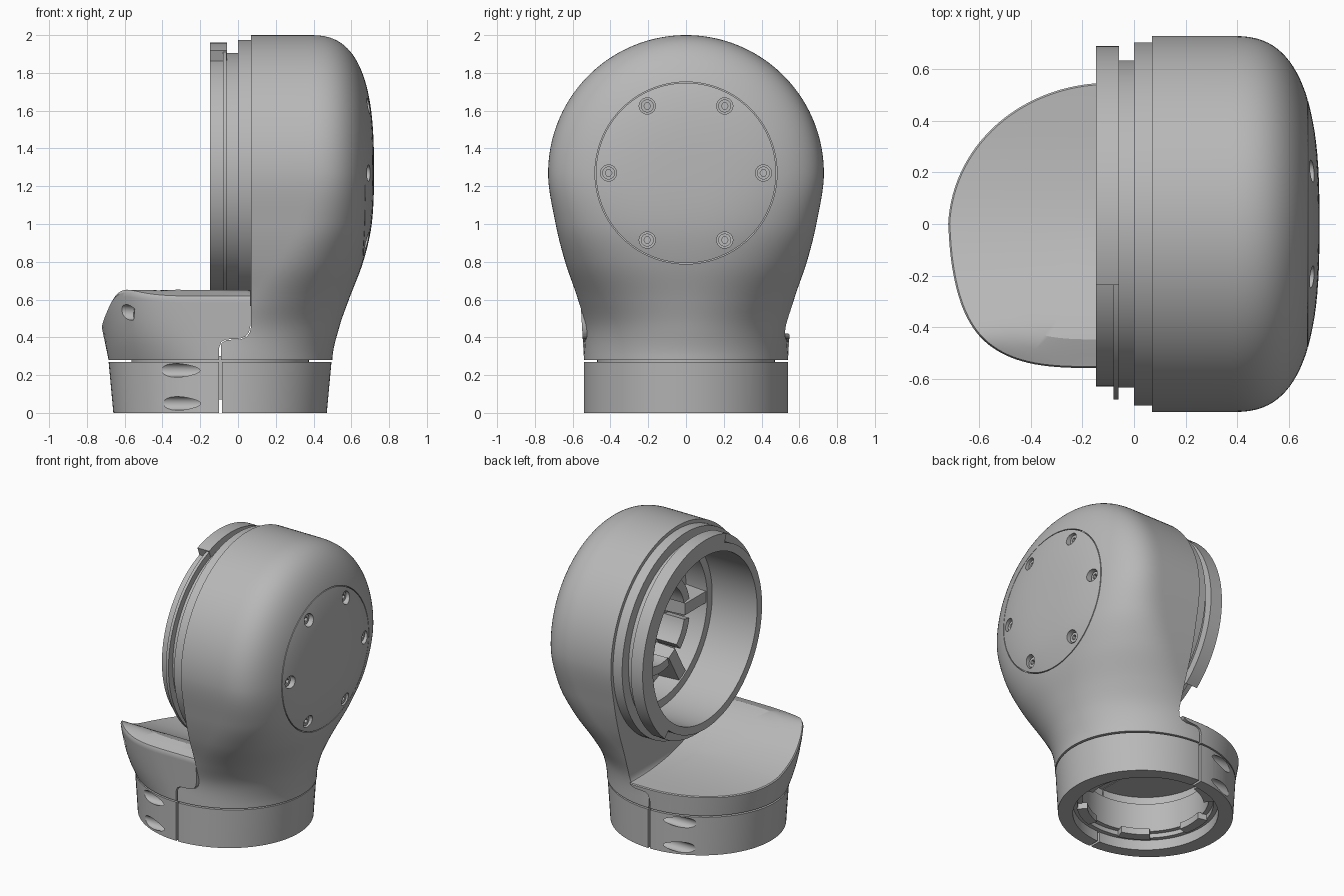
import bpy, bmesh, math
from mathutils import Vector

cube = bpy.data.objects.get("Cube")
if cube:
    bpy.data.objects.remove(cube)

grey = bpy.data.materials.new("satin_grey")
grey.use_nodes = True
grey.diffuse_color = (0.48, 0.48, 0.48, 1)
grey.node_tree.nodes["Principled BSDF"].inputs["Base Color"].default_value = grey.diffuse_color

HEAD_Z, HEAD_R, BASE_X = 1.27, 0.73, -0.095


def build(name, rings, closed=False):
    """Solid skinned over equal-length closed rings."""
    bm = bmesh.new()
    rows = [[bm.verts.new(p) for p in ring] for ring in rings]
    n = len(rows[0])
    pairs = list(zip(rows, rows[1:])) + ([(rows[-1], rows[0])] if closed else [])
    for a, b in pairs:
        for i in range(n):
            j = (i + 1) % n
            bm.faces.new((a[i], a[j], b[j], b[i]))
    if not closed:
        bm.faces.new(rows[0])
        bm.faces.new(rows[-1])
    bmesh.ops.remove_doubles(bm, verts=bm.verts, dist=1e-5)
    bmesh.ops.recalc_face_normals(bm, faces=bm.faces)
    mesh = bpy.data.meshes.new(name)
    bm.to_mesh(mesh)
    bm.free()
    obj = bpy.data.objects.new(name, mesh)
    bpy.context.collection.objects.link(obj)
    mesh.materials.append(grey)
    return obj


def cylinder(name, start, end, r, sides=32):
    a, b = Vector(start), Vector(end)
    turn = (b - a).to_track_quat('Z', 'Y')
    circle = [turn @ Vector((r * math.cos(math.tau * i / sides),
                             r * math.sin(math.tau * i / sides), 0)) for i in range(sides)]
    return build(name, [[a + p for p in circle], [b + p for p in circle]])


def swept(name, axis, profile, a0=0, a1=360, steps=96):
    """Closed (radius, offset) profile turned about the head or base axis."""
    full = a1 - a0 == 360
    rings = []
    for i in range(steps if full else steps + 1):
        a = math.radians(a0 + (a1 - a0) * i / steps)
        c, s = math.cos(a), math.sin(a)
        rings.append([(h, r * c, HEAD_Z + r * s) if axis == 'X' else
                      (BASE_X + r * c, r * s, h) for r, h in profile])
    return build(name, rings, full)


def rect(r0, r1, h0, h1):
    return [(r0, h0), (r1, h0), (r1, h1), (r0, h1)]


def slab(name, outline):
    """Front-view outline (x, z) extruded right through the model."""
    return build(name, [[(x, y, z) for x, z in outline] for y in (-1, 1)])


def cut(obj, *cutters):
    bpy.context.view_layer.objects.active = obj
    for c in cutters:
        mod = obj.modifiers.new("cut", 'BOOLEAN')
        mod.operation, mod.solver, mod.object = 'DIFFERENCE', 'EXACT', c
        bpy.ops.object.modifier_apply(modifier=mod.name)
        bpy.data.objects.remove(c)


def spline(table, v):
    """Smooth interpolation of table columns by the first column."""
    i = max(k for k in range(len(table) - 1) if table[k][0] <= v + 1e-9 or k == 0)
    t = (v - table[i][0]) / (table[i + 1][0] - table[i][0])
    slope = lambda k, c: 0 if k in (0, len(table) - 1) else \
        (table[k + 1][c] - table[k - 1][c]) / (table[k + 1][0] - table[k - 1][0])
    h = table[i + 1][0] - table[i][0]
    return [table[i][c] * (2 * t**3 - 3 * t * t + 1) + table[i + 1][c] * (3 * t * t - 2 * t**3)
            + h * slope(i, c) * (t**3 - 2 * t * t + t) + h * slope(i + 1, c) * (t**3 - t * t)
            for c in range(1, len(table[0]))]


# Head and neck: height, half width, right reach, curve start, squareness
NECK = [(0.28, 0.54, 0.50, -0.095, 2), (0.45, 0.538, 0.535, -0.05, 2),
        (0.6, 0.572, 0.587, 0.06, 2.1), (0.8, 0.64, 0.663, 0.2, 2.4),
        (1.0, 0.69, 0.708, 0.31, 2.65), (HEAD_Z, HEAD_R, 0.72, 0.37, 2.75)]
# Seam between body and side shell, seen from the front
SEAM = [(-0.096, 0.2), (-0.096, 0.34), (-0.085, 0.372), (-0.06, 0.386),
        (0.015, 0.39), (0.045, 0.402), (0.062, 0.425), (0.07, 0.46)]


def body_row(z):
    x0 = -0.09
    w, reach, xs, n = spline(NECK, min(z, HEAD_Z))
    dz = max(0, z - HEAD_Z)
    end = xs + (reach - xs) * (1 - (dz / HEAD_R) ** n) ** (1 / n)
    xa = max(x0, xs)
    ua = math.asin((xa - xs) / (end - xs))
    xv = [x0 + (xa - x0) * i / 4 for i in range(4)]
    xv += [xs + (end - xs) * math.sin(ua + (math.pi / 2 - ua) * i / 28) for i in range(29)]
    side = []
    for x in xv:
        q = min(1, max(0, (x - xs) / (reach - xs)))
        r = w * (1 - q ** n) ** (1 / n)
        side.append((x, math.sqrt(max(0, r * r - dz * dz))))
    side[-1] = (end, 0)
    return [(x, -y, z) for x, y in side] + [(x, y, z) for x, y in side[-2::-1]]


rows = [body_row(0.28 + (HEAD_Z - 0.28) * i / 36) for i in range(37)]
rows += [body_row(HEAD_Z + HEAD_R * math.sin(math.radians(88.5 * i / 30))) for i in range(1, 31)]
body = build("elbow_body", rows)
cut(body, slab("open_side", SEAM + [(0.07, 3), (-0.4, 3), (-0.4, 0.2)]),
    swept("groove", 'X', rect(0.477, 0.482, 0.65, 0.8)),
    cylinder("bore", (-0.1, 0, HEAD_Z), (0.2, 0, HEAD_Z), 0.575, 96),
    cylinder("spoke_well", (0.1, 0, HEAD_Z), (0.36, 0, HEAD_Z), 0.52, 96),
    cylinder("hub_bore", (0.3, 0, HEAD_Z), (0.5, 0, HEAD_Z), 0.28, 64),
    cylinder("neck_bore", (BASE_X, 0, 0.1), (BASE_X, 0, 0.36), 0.42, 64))
parts = [body]

# Cap screws with socket heads
for k in range(6):
    a = math.radians(60 * k)
    y, z = 0.41 * math.cos(a), HEAD_Z + 0.41 * math.sin(a)
    cut(body, cylinder("hole", (0.64, y, z), (0.8, y, z), 0.043))
    screw = cylinder("cap_screw", (0.61, y, z), (0.668, y, z), 0.034)
    cut(screw, cylinder("socket", (0.645, y, z), (0.7, y, z), 0.018, 6))
    parts.append(screw)

# Collar and partial flange on the open side of the head
parts.append(swept("head_collar", 'X', [
    (0.575, -0.147), (0.63, -0.147), (0.63, -0.08), (0.682, -0.08), (0.682, -0.06),
    (0.635, -0.06), (0.635, 0), (0.705, 0), (0.705, 0.08), (0.575, 0.08)]))
parts.append(swept("flange_arc", 'X', rect(0.6, 0.69, -0.148, -0.058), -50, 110))

# Spokes and lugs inside the head
for k in range(6):
    a = 60 * k + 30
    parts.append(swept("bore_lug", 'X', rect(0.27, 0.33, 0.2, 0.37), a - 18, a + 18, 8))
    c, s = math.cos(math.radians(a + 30)), math.sin(math.radians(a + 30))
    parts.append(build("bore_spoke", [[(x, r * c - v * s, HEAD_Z + r * s + v * c)
                 for x, v in ((0.21, -0.04), (0.21, 0.04), (0.37, 0.05), (0.37, -0.05))]
                 for r in (0.29, 0.53)]))

# Side shell with a top that rises to the front corner
TOP = [(-0.58, 0.615), (-0.42, 0.65), (-0.2, 0.53), (0, 0.46), (0.25, 0.425), (0.58, 0.42)]
top_z = lambda y: spline(TOP, y)[0]


def shell_point(a, t):
    z = 0.28
    for _ in range(8):
        lift = z - 0.28
        c, s = math.cos(a), math.sin(a)
        n = 2 + 5 * lift if s < 0 else 2
        c, s = abs(c) ** (2 / n), math.copysign(abs(s) ** (2 / n), s)
        x = BASE_X - (0.59 + 0.21 * lift) * c * (1 - 0.5 * lift * max(0, -s))
        y = (0.54 + 0.06 * lift) * s
        z = 0.28 + t * (top_z(y) - 0.28)
    return (x, y, z)


def shell_row(t):
    arc = [shell_point(math.radians(90 + 180 * i / 60), t) for i in range(61)]
    y0, y1 = arc[-1][1], arc[0][1]
    close = [y0 + (y1 - y0) * i / 16 for i in range(17)]
    return arc + [(0.066, y, 0.28 + t * (top_z(y) - 0.28)) for y in close]


rows = [shell_row(t) for t in (0, 0.2, 0.4, 0.6, 0.8, 0.9, 0.96)]
rim = shell_row(1)
for s in (0.988, 0.97, 0.9, 0.8, 0.65, 0.5, 0.35, 0.2, 0.05):
    rows.append([(BASE_X + (x - BASE_X) * (s if x < 0 else min(1, s + 0.012)), y * s, top_z(y * s))
                 for x, y, z in rim])
shell = build("side_shell", rows)
cut(shell, slab("seam", [(x - 0.004, z + 0.003) for x, z in SEAM] + [(0.3, 0.463), (0.3, 0.203)]),
    cylinder("shell_bore", (BASE_X, 0, 0.1), (BASE_X, 0, 0.36), 0.42, 64),
    cylinder("shell_hole", (-0.9, -0.45, 0.56), (-0.55, -0.43, 0.53), 0.04))
parts.append(shell)

# Split clamp base with screw pockets
base = build("clamp_base", [[(BASE_X + rx * math.cos(math.tau * i / 96),
                              0.54 * math.sin(math.tau * i / 96), z) for i in range(96)]
                            for rx, z in ((0.565, 0), (0.59, 0.27))])
pockets = [cylinder("pocket", (-0.8, y, z), (-0.13, y, z), 0.036)
           for y in (-0.495, 0.495) for z in (0.05, 0.225)]
cut(base, cylinder("base_bore", (BASE_X, 0, -0.1), (BASE_X, 0, 0.4), 0.46, 96),
    slab("split", rect(-0.1, -0.085, -0.1, 0.4)), *pockets)
parts.append(base)
parts.append(swept("base_liner", 'Z', [(0.4, 0.1), (0.43, 0.1), (0.43, 0.07), (0.47, 0.07),
                                       (0.47, 0.3), (0.4, 0.3)]))
for k in range(6):
    parts.append(swept("base_lug", 'Z', rect(0.37, 0.435, 0.06, 0.105),
                       60 * k - 14, 60 * k + 14, 8))

# Smooth shading with crisp edges
bpy.ops.object.select_all(action='DESELECT')
for p in parts:
    p.select_set(True)
bpy.context.view_layer.objects.active = body
bpy.ops.object.shade_smooth_by_angle(angle=math.radians(30))
